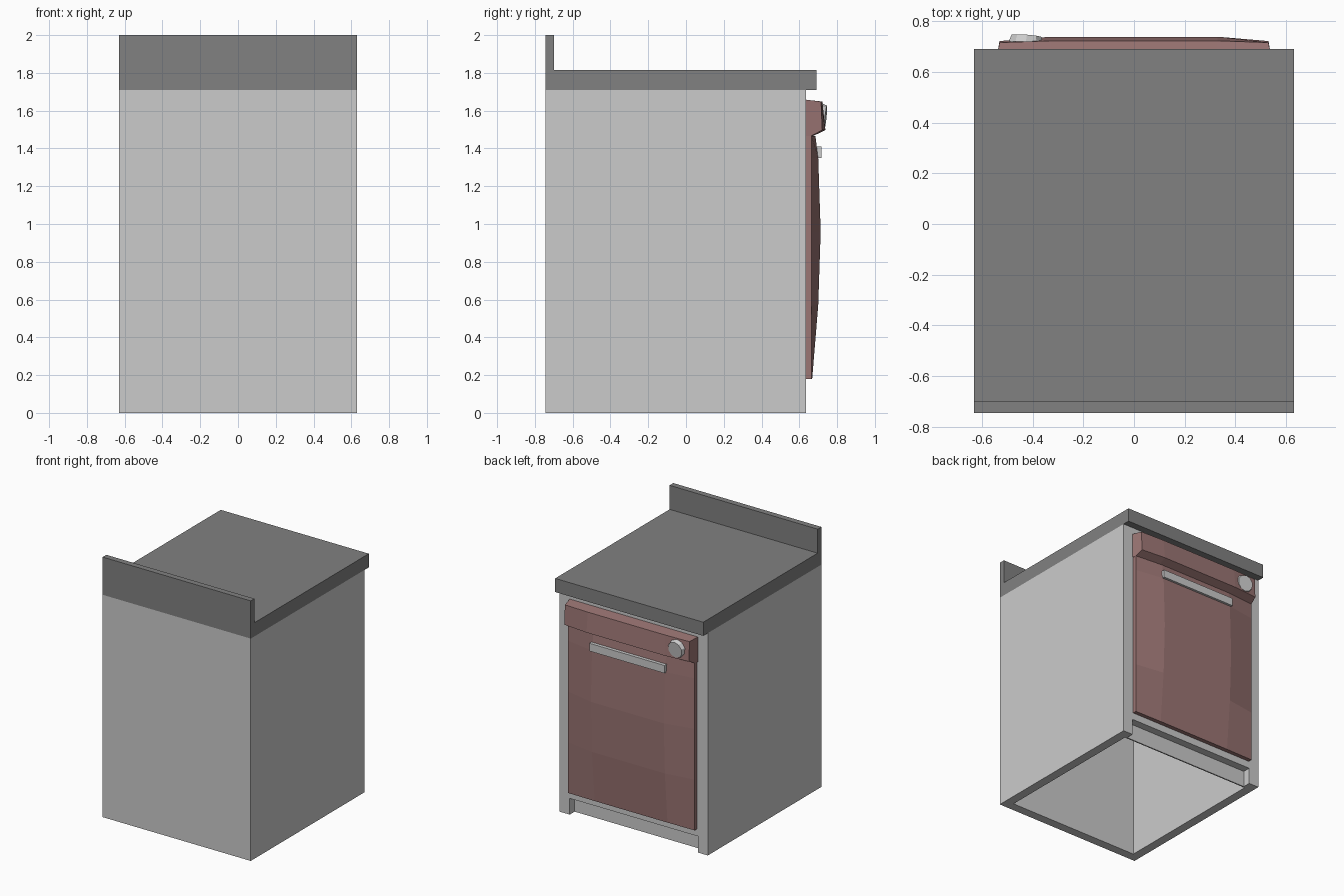
import bpy, bmesh, math
from mathutils import Matrix

if "Cube" in bpy.data.objects:
    bpy.data.objects.remove(bpy.data.objects["Cube"])


def material(name, rgb):
    m = bpy.data.materials.new(name)
    m.diffuse_color = (*rgb, 1)
    m.use_nodes = True
    m.node_tree.nodes["Principled BSDF"].inputs["Base Color"].default_value = m.diffuse_color
    return m


dark = material("dark_counter", (0.22, 0.22, 0.22))
red = material("muted_red", (0.33, 0.18, 0.175))


def finish(name, bm, mat=None):
    bmesh.ops.recalc_face_normals(bm, faces=bm.faces)
    me = bpy.data.meshes.new(name)
    bm.to_mesh(me)
    bm.free()
    if mat:
        me.materials.append(mat)
    ob = bpy.data.objects.new(name, me)
    bpy.context.collection.objects.link(ob)
    return ob


def box(name, x0, x1, y0, y1, z0, z1, mat=None):
    bm = bmesh.new()
    size = Matrix.Diagonal((x1 - x0, y1 - y0, z1 - z0, 1))
    place = Matrix.Translation(((x0 + x1) / 2, (y0 + y1) / 2, (z0 + z1) / 2))
    bmesh.ops.create_cube(bm, size=1, matrix=place @ size)
    return finish(name, bm, mat)


def cut(target, cutter):
    mod = target.modifiers.new("cut", 'BOOLEAN')
    mod.object, mod.operation, mod.solver = cutter, 'DIFFERENCE', 'EXACT'
    cutter.hide_render = True
    cutter.hide_viewport = True


def extrude_x(name, profile, half, mat=None):
    bm = bmesh.new()
    f = bm.faces.new([bm.verts.new((-half, y, z)) for y, z in profile])
    ext = bmesh.ops.extrude_face_region(bm, geom=[f])
    bmesh.ops.translate(bm, vec=(2 * half, 0, 0),
                        verts=[g for g in ext["geom"] if isinstance(g, bmesh.types.BMVert)])
    return finish(name, bm, mat)


def bowed_panel(name, rows, inner, mat):
    """Rows are (z, y at the sides, y in the middle, half width), in a closed ring."""
    bm = bmesh.new()
    grid = [[bm.verts.new(p) for p in ((-h, ye, z), (-inner, ym, z), (inner, ym, z), (h, ye, z))]
            for z, ye, ym, h in rows]
    for a, b in zip(grid, grid[1:] + grid[:1]):
        for i in range(3):
            bm.faces.new((a[i], a[i + 1], b[i + 1], b[i]))
    for i in (0, 3):
        bm.faces.new([r[i] for r in grid])
    return finish(name, bm, mat)


# Hollow cabinet, open underneath, with a recessed toe space at the door side
cabinet = box("cabinet", -0.63, 0.63, -0.745, 0.635, 0, 1.71)
cut(cabinet, box("toe_space_cutter", -0.545, 0.545, 0.575, 0.70, -0.1, 0.125))
cut(cabinet, box("interior_cutter", -0.56, 0.56, -0.675, 0.565, -0.1, 1.70))

# Countertop with upstand
extrude_x("countertop", [(-0.745, 1.71), (0.69, 1.71), (0.69, 1.815), (-0.70, 1.815),
                         (-0.70, 2.0), (-0.745, 2.0)], 0.63, dark)

# Bowed door
bowed_panel("door", [(0.18, 0.635, 0.635, 0.54), (0.18, 0.665, 0.668, 0.54),
                     (0.57, 0.665, 0.70, 0.54), (0.96, 0.665, 0.713, 0.54),
                     (1.35, 0.665, 0.70, 0.54), (1.467, 0.665, 0.685, 0.54),
                     (1.467, 0.635, 0.635, 0.54)], 0.31, red)

# Control panel
bowed_panel("control_panel", [(1.467, 0.635, 0.635, 0.545), (1.467, 0.665, 0.675, 0.54),
                              (1.497, 0.721, 0.738, 0.53), (1.648, 0.715, 0.722, 0.53),
                              (1.658, 0.635, 0.635, 0.545)], 0.33, red)

# Handle bar
box("handle", -0.32, 0.32, 0.69, 0.718, 1.35, 1.41)

# Dial, turned to lie on the sloping panel
bm = bmesh.new()
bmesh.ops.create_cone(bm, cap_ends=True, segments=10, radius1=0.072, radius2=0.062, depth=0.03,
                      matrix=Matrix.Translation((-0.425, 0.725, 1.567))
                      @ Matrix.Rotation(math.radians(-4), 4, 'Z')
                      @ Matrix.Rotation(math.radians(-96), 4, 'X'))
dial = finish("dial", bm)
